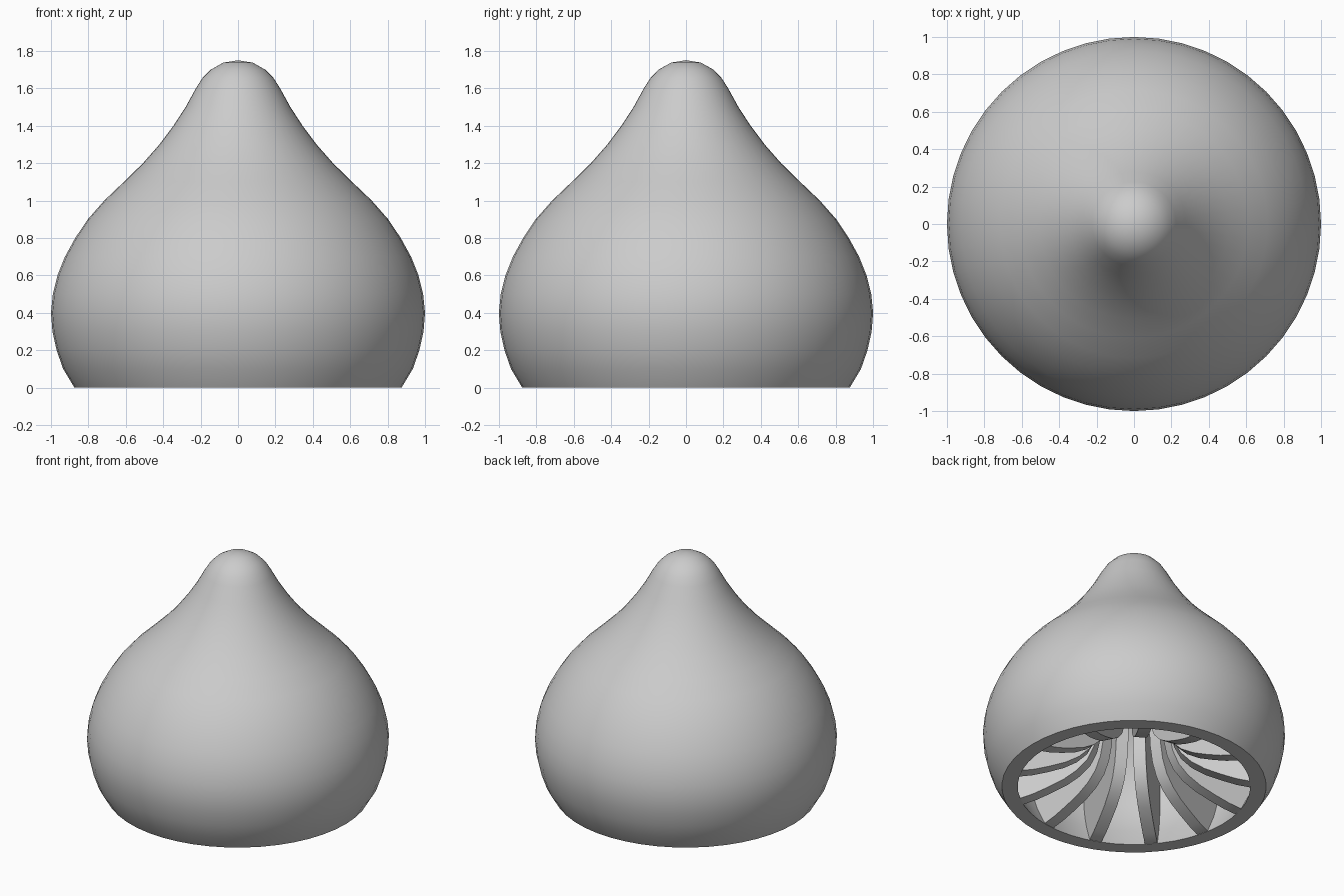
import bpy, bmesh, math
from mathutils import Vector

SEGMENTS = 48
RIBS = 13
WALL = 0.105
RIB_HALF = 0.042
CORE = 0.23

cube = bpy.data.objects.get("Cube")
if cube:
    bpy.data.objects.remove(cube, do_unlink=True)

grey = bpy.data.materials.new("plain grey")
grey.use_nodes = True
colour = (0.6, 0.6, 0.6, 1)
grey.diffuse_color = colour
grey.node_tree.nodes["Principled BSDF"].inputs["Base Color"].default_value = colour


def add_object(name, bm):
    bmesh.ops.recalc_face_normals(bm, faces=bm.faces)
    mesh = bpy.data.meshes.new(name)
    bm.to_mesh(mesh)
    bm.free()
    mesh.materials.append(grey)
    obj = bpy.data.objects.new(name, mesh)
    bpy.context.collection.objects.link(obj)
    bpy.ops.object.select_all(action='DESELECT')
    obj.select_set(True)
    bpy.context.view_layer.objects.active = obj
    bpy.ops.object.shade_smooth_by_angle(angle=math.radians(35))


def offset_inward(points, distance):
    """Shift a (radius, height) profile towards the inside."""
    result = []
    for i, p in enumerate(points):
        before, after = points[max(i - 1, 0)], points[min(i + 1, len(points) - 1)]
        t = (after - before).normalized()
        q = p + Vector((-t.y, t.x)) * distance
        result.append(Vector((max(q.x, 0), max(q.y, 0))))
    result[0] = Vector((points[0].x - distance, 0))
    result[-1] = Vector((0, points[-1].y - distance))
    return result


# Outer profile as (radius, height), from rim to tip
outer = [Vector(p) for p in (
    (0.875, 0), (0.935, 0.1), (0.97, 0.2), (0.992, 0.3), (1, 0.4), (0.99, 0.5),
    (0.965, 0.6), (0.925, 0.7), (0.87, 0.8), (0.803, 0.9), (0.715, 1),
    (0.61, 1.1), (0.508, 1.2), (0.42, 1.3), (0.345, 1.4), (0.28, 1.5),
    (0.225, 1.6), (0.19, 1.655), (0.145, 1.7), (0.08, 1.737), (0, 1.75))]
inner = offset_inward(outer, WALL)
middle = offset_inward(outer, WALL / 2)

# Hollow shell: outer skin, flat rim and inner skin in one turned loop
bm = bmesh.new()
loop = list(reversed(inner)) + outer
verts = [bm.verts.new((p.x, 0, p.y)) for p in loop]
edges = [bm.edges.new(pair) for pair in zip(verts, verts[1:])]
bmesh.ops.spin(bm, geom=verts + edges, cent=(0, 0, 0), axis=(0, 0, 1),
               angle=math.tau, steps=SEGMENTS, use_merge=False)
bmesh.ops.remove_doubles(bm, verts=bm.verts, dist=0.0005)
add_object("hollow_shell", bm)

# Radial ribs: lower edge flares like a trumpet from core to rim,
# outer edge is buried in the shell wall
flare = [Vector(p) for p in (
    (CORE, 0.55), (0.24, 0.43), (0.265, 0.32), (0.31, 0.23), (0.38, 0.16),
    (0.47, 0.105), (0.58, 0.06), (0.68, 0.025), (0.77, 0.004))]
wall_edge = [p for p in middle if p.x > CORE]
wall_edge[0] = Vector((0.82, 0.004))
rib_outline = flare + wall_edge + [Vector((CORE, wall_edge[-1].y))]
bm = bmesh.new()
for i in range(RIBS):
    a = math.tau * i / RIBS
    radial = Vector((math.cos(a), math.sin(a), 0))
    side = Vector((-math.sin(a), math.cos(a), 0)) * RIB_HALF
    base = [radial * p.x + Vector((0, 0, p.y)) - side for p in rib_outline]
    face = bm.faces.new([bm.verts.new(p) for p in base])
    extruded = bmesh.ops.extrude_face_region(bm, geom=[face], use_keep_orig=True)
    moved = [v for v in extruded["geom"] if isinstance(v, bmesh.types.BMVert)]
    bmesh.ops.translate(bm, verts=moved, vec=side * 2)
add_object("inner_ribs", bm)
